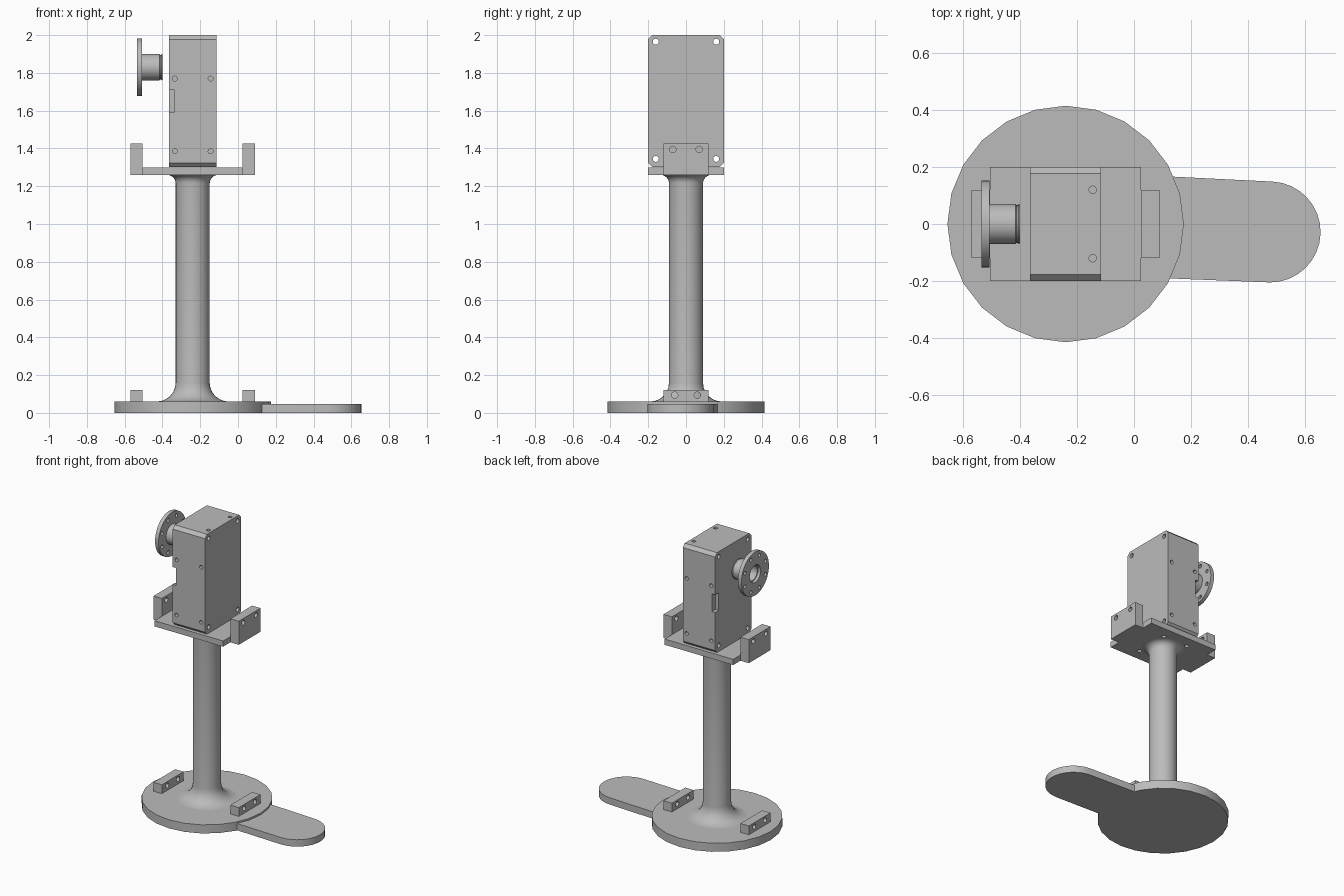
import bpy, bmesh, math
from mathutils import Matrix, Vector

if "Cube" in bpy.data.objects:
    bpy.data.objects.remove(bpy.data.objects["Cube"])

CX = -0.24  # axis of the pedestal

grey = bpy.data.materials.new("plain grey")
grey.diffuse_color = (0.5, 0.5, 0.5, 1)
grey.use_nodes = True
grey.node_tree.nodes["Principled BSDF"].inputs["Base Color"].default_value = grey.diffuse_color


def finish(name, bm, smooth=False):
    bmesh.ops.recalc_face_normals(bm, faces=bm.faces)
    me = bpy.data.meshes.new(name)
    bm.to_mesh(me)
    bm.free()
    me.materials.append(grey)
    ob = bpy.data.objects.new(name, me)
    bpy.context.collection.objects.link(ob)
    if smooth:
        smooth_angle(ob)
    return ob


def activate(ob):
    bpy.ops.object.select_all(action='DESELECT')
    ob.select_set(True)
    bpy.context.view_layer.objects.active = ob


def smooth_angle(ob):
    activate(ob)
    bpy.ops.object.shade_smooth_by_angle(angle=math.radians(32))


def add_box(bm, lo, hi):
    lo, hi = Vector(lo), Vector(hi)
    m = Matrix.Translation((lo + hi) / 2) @ Matrix.Diagonal((*(hi - lo), 1))
    bmesh.ops.create_cube(bm, size=1, matrix=m)


def add_rod(bm, axis, centre, r, length, sides=16):
    rot = {'X': Matrix.Rotation(math.pi / 2, 4, 'Y'),
           'Y': Matrix.Rotation(math.pi / 2, 4, 'X'), 'Z': Matrix()}[axis]
    bmesh.ops.create_cone(bm, cap_ends=True, segments=sides, radius1=r, radius2=r,
                          depth=length, matrix=Matrix.Translation(centre) @ rot)


def box(name, lo, hi):
    bm = bmesh.new()
    add_box(bm, lo, hi)
    return finish(name, bm)


def lathe(name, profile, matrix, sides, closed=False):
    """Spin (radius, height) points round local z."""
    bm = bmesh.new()
    vs = [bm.verts.new((r, 0, h)) for r, h in profile]
    edges = [bm.edges.new(p) for p in zip(vs, vs[1:])]
    if closed:
        edges.append(bm.edges.new((vs[-1], vs[0])))
    bmesh.ops.spin(bm, geom=vs + edges, axis=(0, 0, 1), cent=(0, 0, 0),
                   angle=2 * math.pi, steps=sides)
    bmesh.ops.remove_doubles(bm, verts=bm.verts, dist=1e-5)
    bm.transform(matrix)
    return finish(name, bm, True)


def extrude(name, pts, height):
    bm = bmesh.new()
    f = bm.faces.new([bm.verts.new((x, y, 0)) for x, y in pts])
    top = bmesh.ops.extrude_face_region(bm, geom=[f])['geom']
    bmesh.ops.translate(bm, vec=(0, 0, height),
                        verts=[v for v in top if isinstance(v, bmesh.types.BMVert)])
    return finish(name, bm, True)


def cut(ob, rods=(), boxes=()):
    """Subtract holes (axis, centre, radius, length) and pockets (lo, hi)."""
    bm = bmesh.new()
    for rod in rods:
        add_rod(bm, *rod)
    for lo, hi in boxes:
        add_box(bm, lo, hi)
    cutter = finish("cutter", bm)
    cutter.hide_render = True
    mod = ob.modifiers.new("holes", 'BOOLEAN')
    mod.operation, mod.solver, mod.object = 'DIFFERENCE', 'EXACT', cutter
    activate(ob)
    bpy.ops.object.modifier_apply(modifier="holes")
    bpy.data.objects.remove(cutter)
    smooth_angle(ob)


# Round base and the tongue reaching out from it
lathe("base_disc", [(0, 0), (0.415, 0), (0.415, 0.06), (0, 0.06)],
      Matrix.Translation((CX, 0, 0)), 24)
arc = [(0.478 + 0.177 * math.cos(a), -0.028 + 0.177 * math.sin(a))
       for a in (math.radians(-90 + 177 * i / 16) for i in range(17))]
extrude("base_tongue", [(0.1, -0.19)] + arc + [(0.1, 0.168)], 0.048)

# Column with flared foot and head
R = 0.09
foot = [(R + 0.1 * (1 - math.sin(a)), 0.06 + 0.1 * (1 - math.cos(a)))
        for a in (math.pi / 2 * i / 6 for i in range(7))]
head = [(R + 0.045 * (1 - math.cos(a)), 1.215 + 0.045 * math.sin(a))
        for a in (math.pi / 2 * i / 6 for i in range(7))]
lathe("column", [(0, 0.06)] + foot + head + [(0, 1.26)],
      Matrix.Translation((CX, 0, 0)), 32)

# Mounting plate
plate = box("mounting_plate", (-0.505, -0.2, 1.26), (0.025, 0.2, 1.3))
cut(plate, [('Z', (CX + sx * 0.095, sy * 0.12, 1.26), 0.014, 0.05)
            for sx in (-1, 1) for sy in (-1, 1)])

# Upper brackets and lower blocks, one of each per side
for side, x0 in (("left", -0.57), ("right", 0.025)):
    for name, z0, z1, hy, hz in (("bracket", 1.26, 1.425, 0.07, 1.395),
                                 ("base_block", 0.06, 0.122, 0.06, 0.094)):
        ob = box(f"{side}_{name}", (x0, -0.12, z0), (x0 + 0.065, 0.12, z1))
        cut(ob, [('X', (x0 + 0.03, s * hy, hz), 0.017, 0.2) for s in (-1, 1)])

# Gear housing with chamfered long edges
bm = bmesh.new()
add_box(bm, (-0.365, -0.2, 1.302), (-0.115, 0.2, 2.0))
long_edges = [e for e in bm.edges if abs(e.verts[0].co.x - e.verts[1].co.x) > 0.1]
bmesh.ops.bevel(bm, geom=long_edges, offset=0.022, segments=1, affect='EDGES')
housing = finish("housing", bm)
holes = [('X', (CX, sy * 0.16, z), 0.016, 0.4) for sy in (-1, 1) for z in (1.345, 1.965)]
holes += [('Y', (CX + sx * 0.095, sy * 0.2, z), 0.013, 0.06)
          for sx in (-1, 1) for sy in (-1, 1) for z in (1.385, 1.77)]
holes += [('Z', (-0.145, sy * 0.12, 2.0), 0.013, 0.06) for sy in (-1, 1)]
pockets = [((-0.4, s * 0.2 - 0.04, 1.59), (-0.34, s * 0.2 + 0.04, 1.713)) for s in (-1, 1)]
cut(housing, holes, pockets)

# Flanged output hub on the left
to_x = Matrix.Translation((0, 0, 1.83)) @ Matrix.Rotation(math.pi / 2, 4, 'Y')
hub = lathe("output_flange",
            [(0.06, -0.535), (0.152, -0.535), (0.152, -0.508), (0.07, -0.508),
             (0.07, -0.416), (0.066, -0.413), (0.066, -0.408), (0.07, -0.405),
             (0.068, -0.4), (0.052, -0.4), (0.052, -0.515), (0.06, -0.515)],
            to_x, 40, closed=True)
cut(hub, [('X', (-0.52, 0.122 * math.cos(a), 1.83 + 0.122 * math.sin(a)), 0.013, 0.1, 12)
          for a in (math.pi / 4 * (i + 0.5) for i in range(8))])

# Small slotted plug on the right
bm = bmesh.new()
add_rod(bm, 'X', (0.01, -0.165, 1.55), 0.024, 0.022, 24)
plug = finish("slotted_plug", bm)
cut(plug, boxes=[((0.013, -0.183, 1.547), (0.03, -0.147, 1.553)),
                 ((0.013, -0.168, 1.532), (0.03, -0.162, 1.568))])
